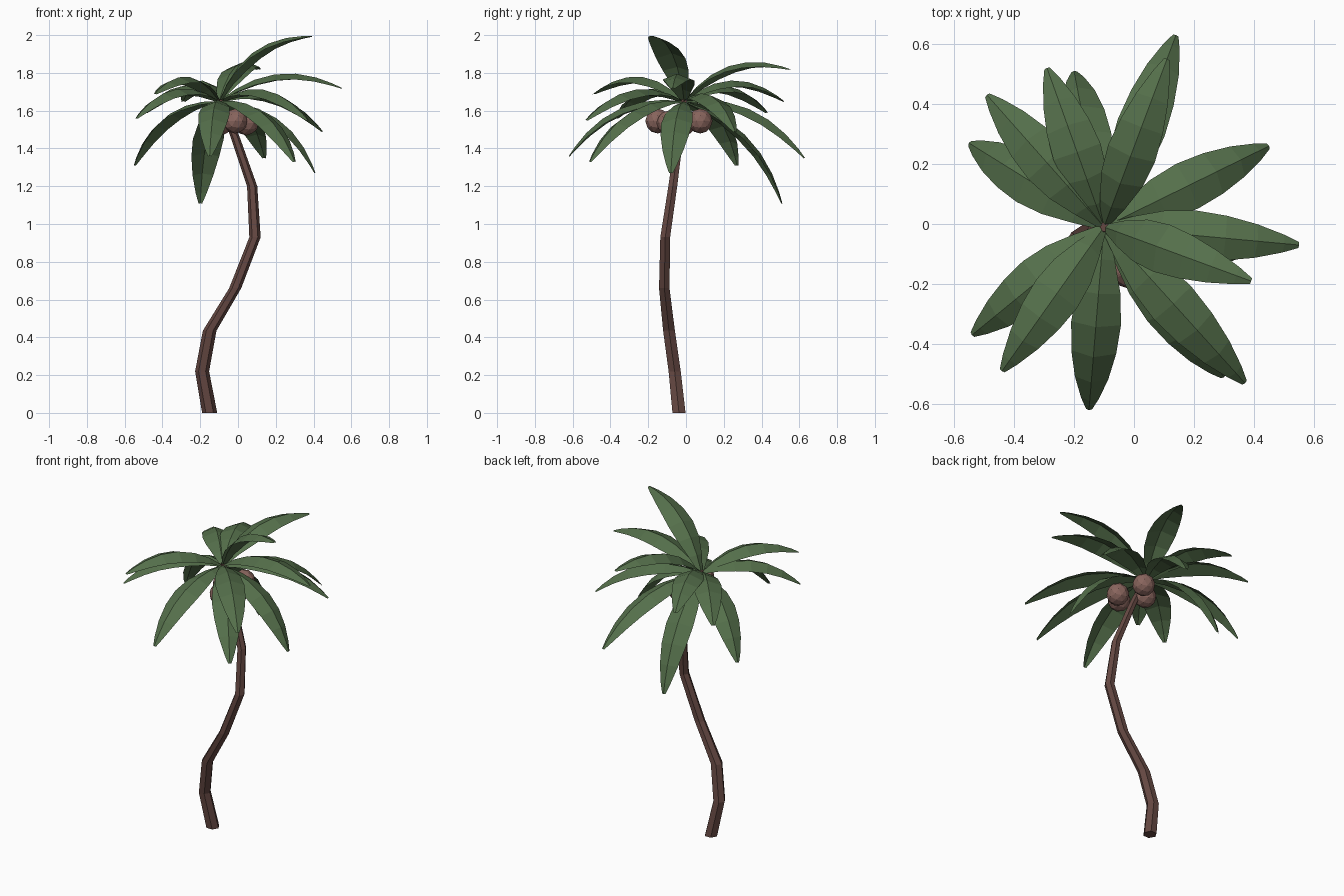
import bpy, bmesh
from math import sin, cos, pi
from mathutils import Vector

if "Cube" in bpy.data.objects:
    bpy.data.objects.remove(bpy.data.objects["Cube"])


def material(name, rgb):
    m = bpy.data.materials.new(name)
    m.diffuse_color = (*rgb, 1)
    m.use_nodes = True
    m.node_tree.nodes["Principled BSDF"].inputs["Base Color"].default_value = m.diffuse_color
    return m


LEAF = material("leaf_green", (0.09, 0.16, 0.07))
BARK = material("bark_brown", (0.13, 0.065, 0.055))
NUT = material("nut_brown", (0.25, 0.13, 0.11))


def finish(bm, name, mat):
    me = bpy.data.meshes.new(name)
    bm.to_mesh(me)
    bm.free()
    me.materials.append(mat)
    ob = bpy.data.objects.new(name, me)
    bpy.context.collection.objects.link(ob)
    return ob


# Trunk: six-sided tapering tube along a swaying path (x, y, z, radius)
path = [(-0.15, -0.037, 0, 0.040), (-0.19, -0.06, 0.22, 0.037),
        (-0.15, -0.09, 0.435, 0.036), (-0.015, -0.115, 0.66, 0.032),
        (0.09, -0.11, 0.93, 0.030), (0.075, -0.07, 1.20, 0.027),
        (-0.015, -0.035, 1.46, 0.024), (-0.095, -0.01, 1.66, 0.018)]
bm = bmesh.new()
rings = [[bm.verts.new((x + r * cos(i * pi / 3), y + r * sin(i * pi / 3), z))
          for i in range(6)] for x, y, z, r in path]
for a, b in zip(rings, rings[1:]):
    for i in range(6):
        j = (i + 1) % 6
        bm.faces.new((a[i], a[j], b[j], b[i]))
bm.faces.new(rings[0][::-1])
bm.faces.new(rings[-1])
finish(bm, "trunk", BARK)

# Coconuts
for i, p in enumerate([(-0.015, -0.15, 1.545), (0.045, -0.09, 1.535),
                       (-0.01, 0.075, 1.545), (-0.09, -0.01, 1.535)]):
    bm = bmesh.new()
    bmesh.ops.create_icosphere(bm, subdivisions=2, radius=0.066)
    bmesh.ops.translate(bm, verts=bm.verts, vec=p)
    finish(bm, f"coconut_{i + 1}", NUT)

# Fronds: arched leaves with a raised central crease (position along, half width)
ROOT = Vector((-0.10, -0.01, 1.65))
LEAF_SHAPE = [(0, 0.012), (0.14, 0.045), (0.30, 0.073), (0.47, 0.083),
              (0.64, 0.075), (0.80, 0.056), (0.93, 0.030), (1, 0.010)]


def frond(name, tip):
    tip = Vector(tip)
    chord = tip - ROOT
    side = chord.cross(Vector((0, 0, 1))).normalized()
    up = side.cross(chord).normalized()
    ctrl = (ROOT + tip) / 2 + up * 0.22
    bm = bmesh.new()
    rows = []
    for t, w in LEAF_SHAPE:
        p = ROOT * (1 - t) ** 2 + ctrl * 2 * t * (1 - t) + tip * t * t
        tangent = (ctrl - ROOT) * (1 - t) + (tip - ctrl) * t
        n = side.cross(tangent).normalized()
        rows.append([bm.verts.new(p + side * s * w - n * abs(s) * w * 0.4)
                     for s in (-1, 0, 1)])
    for a, b in zip(rows, rows[1:]):
        for i in range(2):
            bm.faces.new((a[i], a[i + 1], b[i + 1], b[i]))
    bmesh.ops.recalc_face_normals(bm, faces=bm.faces)
    bm.normal_update()
    if sum((f.normal.dot(up) for f in bm.faces)) < 0:
        bmesh.ops.reverse_faces(bm, faces=bm.faces)
    finish(bm, name, LEAF)


tips = [(0.14, 0.63, 1.35), (0.11, 0.55, 1.82), (0.45, 0.26, 1.49),
        (0.55, -0.07, 1.72), (0.39, -0.19, 1.995), (0.37, -0.53, 1.55),
        (0.30, -0.51, 1.33), (-0.15, -0.62, 1.36), (-0.44, -0.49, 1.69),
        (-0.54, -0.37, 1.56), (-0.55, 0.27, 1.31), (-0.49, 0.43, 1.59),
        (-0.29, 0.52, 1.65), (-0.20, 0.51, 1.11), (0.41, -0.08, 1.27)]
for i, t in enumerate(tips):
    frond(f"frond_{i + 1}", t)
